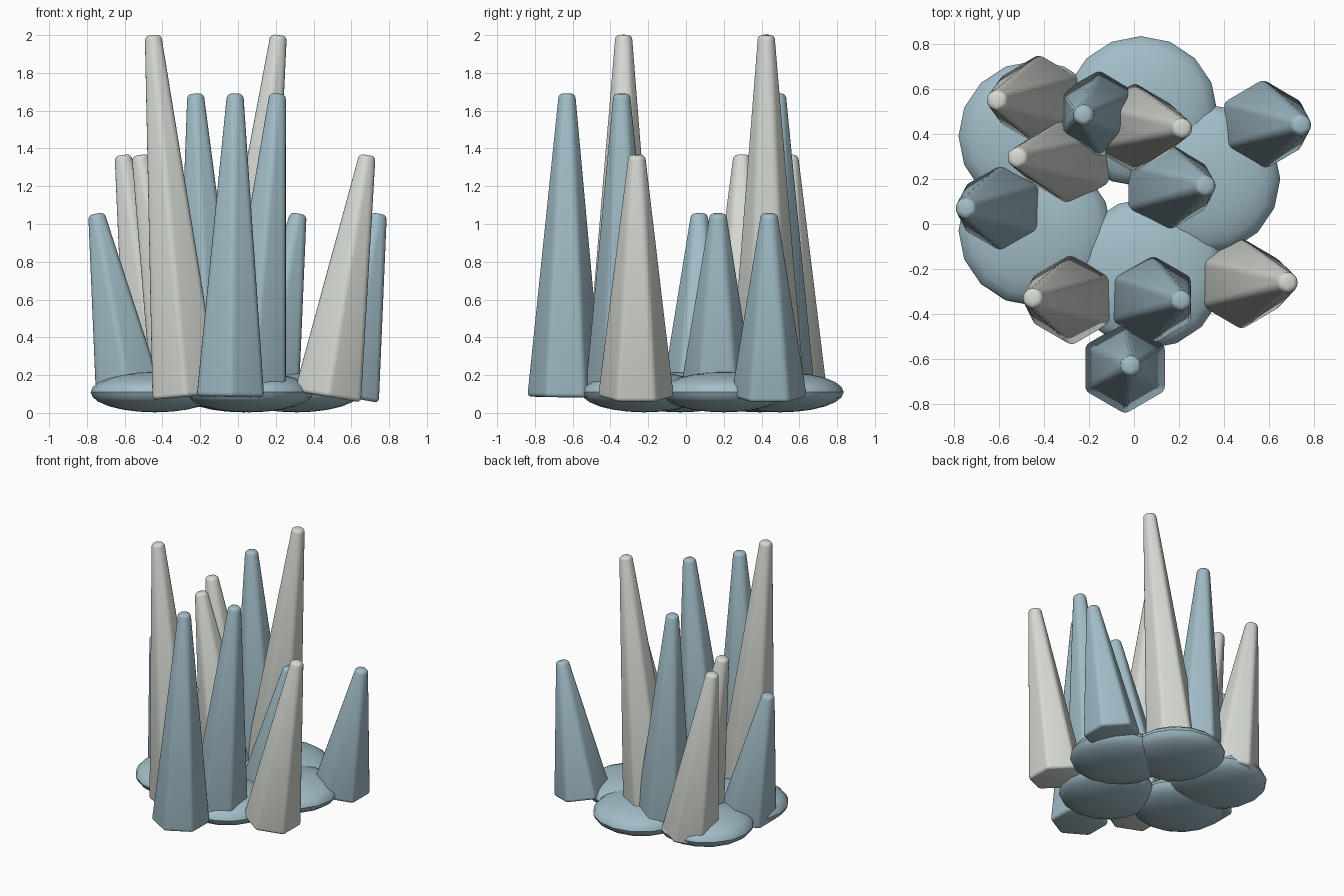
import bpy
import bmesh
import math
from mathutils import Vector, Matrix

cube = bpy.data.objects.get("Cube")
if cube:
    bpy.data.objects.remove(cube, do_unlink=True)


def make_material(name, rgb):
    mat = bpy.data.materials.new(name)
    mat.use_nodes = True
    color = (*rgb, 1.0)
    mat.diffuse_color = color
    mat.node_tree.nodes["Principled BSDF"].inputs["Base Color"].default_value = color
    return mat


blue = make_material("pale blue", (0.36, 0.51, 0.575))
white = make_material("off white", (0.67, 0.70, 0.65))


def finish(bm, name, mat):
    mesh = bpy.data.meshes.new(name)
    bm.to_mesh(mesh)
    bm.free()
    mesh.materials.append(mat)
    mesh.shade_smooth()
    mesh.set_sharp_from_angle(angle=math.radians(40))
    obj = bpy.data.objects.new(name, mesh)
    bpy.context.collection.objects.link(obj)
    return obj


def spike(name, mat, base, tip, height):
    """Leaning six-sided taper with softened edges."""
    start = Vector((*base, 0.085))
    axis = Vector((*tip, height)) - start
    length = axis.length
    bm = bmesh.new()
    bmesh.ops.create_cone(bm, cap_ends=True, segments=6, radius1=0.206,
                          radius2=0.05, depth=length)
    bmesh.ops.translate(bm, verts=bm.verts, vec=(0, 0, length / 2))
    bmesh.ops.bevel(bm, geom=bm.edges[:], offset=0.022, segments=3,
                    profile=0.5, affect='EDGES', clamp_overlap=True)
    turn = Vector((0, 0, 1)).rotation_difference(axis).to_matrix().to_4x4()
    bm.transform(Matrix.Translation(start) @ turn)
    return finish(bm, name, mat)


def pebble(name, x, y):
    """Flattened round base stone."""
    bm = bmesh.new()
    bmesh.ops.create_uvsphere(bm, u_segments=16, v_segments=12, radius=1)
    bm.transform(Matrix.Translation((x, y, 0.11))
                 @ Matrix.Diagonal((0.34, 0.335, 0.107, 1)))
    return finish(bm, name, blue)


# Base stones
for i, (x, y) in enumerate([(0.03, 0.5), (-0.44, 0.39), (-0.44, -0.03),
                            (0.31, 0.2), (0.06, -0.22)], 1):
    pebble(f"base_stone_{i}", x, y)

# Spikes grouped by height: (base, tip)
SHORT, MEDIUM, TALL, HIGHEST = 1.055, 1.365, 1.69, 2.0
groups = [
    ("short_spike", blue, SHORT, [
        ((0.57, 0.44), (0.745, 0.44)),
        ((0.145, 0.165), (0.32, 0.17)),
        ((-0.575, 0.07), (-0.75, 0.07))]),
    ("medium_spike", white, MEDIUM, [
        ((-0.42, 0.55), (-0.61, 0.55)),
        ((-0.28, 0.285), (-0.52, 0.295)),
        ((0.475, -0.265), (0.685, -0.26))]),
    ("tall_spike", blue, TALL, [
        ((-0.15, 0.485), (-0.225, 0.485)),
        ((0.075, -0.335), (0.21, -0.34)),
        ((-0.04, -0.64), (-0.015, -0.63))]),
    ("highest_spike", white, HIGHEST, [
        ((-0.01, 0.43), (0.215, 0.425)),
        ((-0.275, -0.335), (-0.45, -0.33))]),
]
for name, mat, height, places in groups:
    for i, (base, tip) in enumerate(places, 1):
        spike(f"{name}_{i}", mat, base, tip, height)
